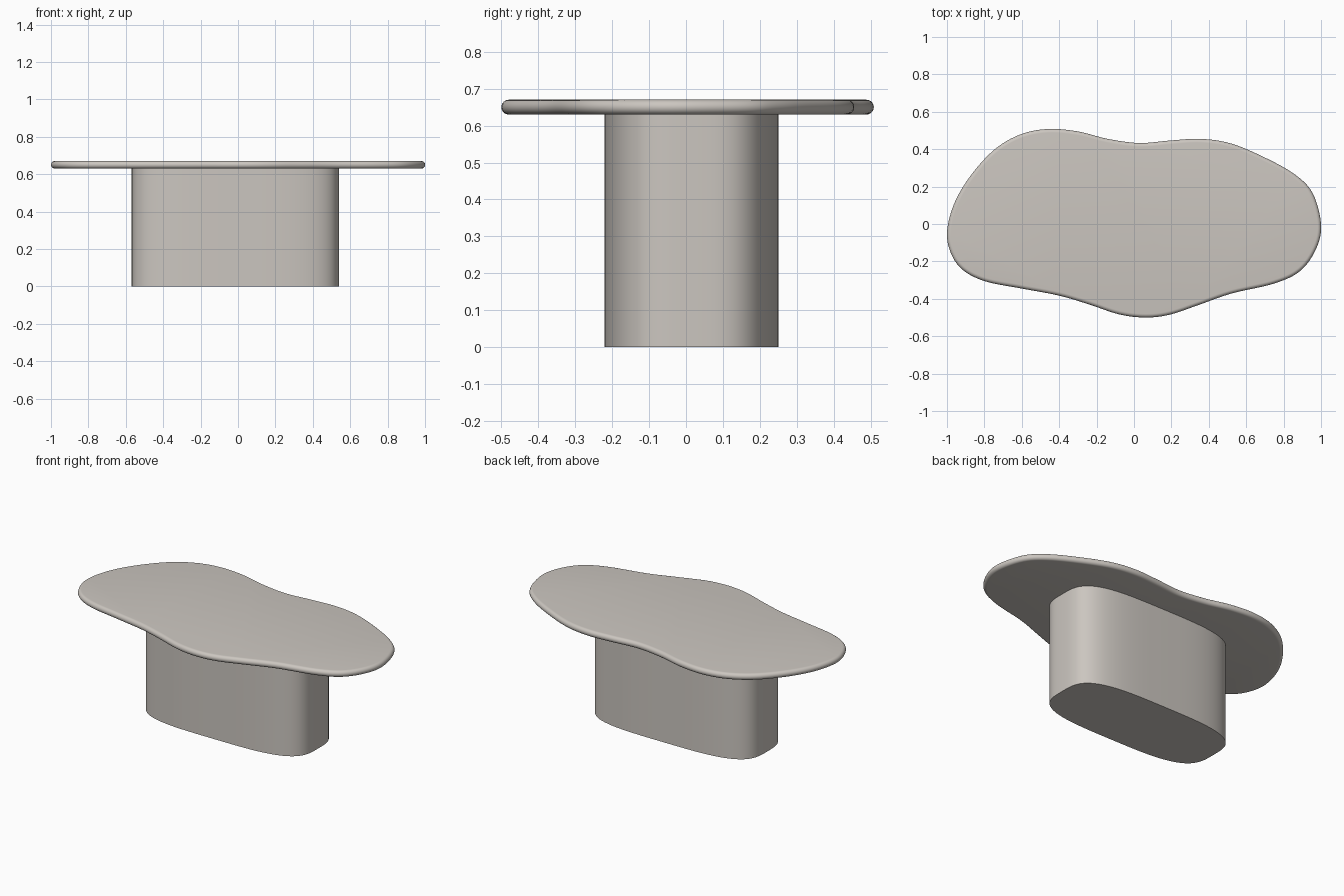
import bpy, bmesh, math
from mathutils import Vector

if "Cube" in bpy.data.objects:
    bpy.data.objects.remove(bpy.data.objects["Cube"])

mat = bpy.data.materials.new("warm_grey")
mat.diffuse_color = (0.60, 0.565, 0.525, 1)
mat.use_nodes = True
mat.node_tree.nodes["Principled BSDF"].inputs["Base Color"].default_value = mat.diffuse_color


def loft(name, rings):
    """Skin a stack of closed rings (bottom to top) and cap both ends."""
    bm = bmesh.new()
    loops = [[bm.verts.new(p) for p in r] for r in rings]
    n = len(loops[0])
    for a, b in zip(loops, loops[1:]):
        for i in range(n):
            j = (i + 1) % n
            bm.faces.new((a[i], a[j], b[j], b[i]))
    bm.faces.new(loops[0][::-1])
    bm.faces.new(loops[-1])
    bmesh.ops.recalc_face_normals(bm, faces=bm.faces)
    me = bpy.data.meshes.new(name)
    bm.to_mesh(me)
    bm.free()
    me.materials.append(mat)
    ob = bpy.data.objects.new(name, me)
    bpy.context.collection.objects.link(ob)
    bpy.context.view_layer.objects.active = ob
    ob.select_set(True)
    bpy.ops.object.shade_smooth_by_angle(angle=math.radians(40))
    ob.select_set(False)
    return ob


def closed_spline(pts, steps):
    """Closed Catmull-Rom curve through the points."""
    out, n = [], len(pts)
    for i in range(n):
        a, b, c, d = (Vector(pts[(i + k) % n]) for k in (-1, 0, 1, 2))
        for s in range(steps):
            t = s / steps
            out.append(0.5 * (2 * b + (c - a) * t + (2 * a - 5 * b + 4 * c - d) * t ** 2
                              + (3 * b - a - 3 * c + d) * t ** 3))
    return out


# tabletop: freeform pebble outline (counter-clockwise) with a fully rounded rim
outline = closed_spline([
    (1, 0), (0.955, 0.165), (0.86, 0.265), (0.70, 0.355), (0.52, 0.43), (0.36, 0.455),
    (0.20, 0.447), (0.03, 0.433), (-0.14, 0.455), (-0.30, 0.495), (-0.46, 0.508),
    (-0.61, 0.478), (-0.75, 0.395), (-0.88, 0.25), (-0.965, 0.10), (-1, -0.05),
    (-0.975, -0.165), (-0.91, -0.25), (-0.79, -0.308), (-0.60, -0.345), (-0.40, -0.383),
    (-0.24, -0.43), (-0.08, -0.483), (0.06, -0.50), (0.19, -0.485), (0.34, -0.435),
    (0.52, -0.372), (0.75, -0.318), (0.89, -0.25), (0.975, -0.13)], 6)
n = len(outline)
normals = []
for i in range(n):
    t = (outline[(i + 1) % n] - outline[i - 1]).normalized()
    normals.append(Vector((t.y, -t.x)))
R, ZC = 0.02, 0.65
rings = []
for k in range(13):
    a = -math.pi / 2 + math.pi * k / 12
    off, z = R * (math.cos(a) - 1), ZC + R * math.sin(a)
    rings.append([(p.x + m.x * off, p.y + m.y * off, z) for p, m in zip(outline, normals)])
loft("tabletop", rings)

# pedestal: superellipse column
ring = []
for i in range(128):
    a = 2 * math.pi * i / 128
    c, s = math.cos(a), math.sin(a)
    e = 2 / 3.5
    ring.append((-0.014 + 0.555 * math.copysign(abs(c) ** e, c),
                 0.015 + 0.236 * math.copysign(abs(s) ** e, s)))
loft("pedestal", [[(x, y, z) for x, y in ring] for z in (0, 0.635)])
